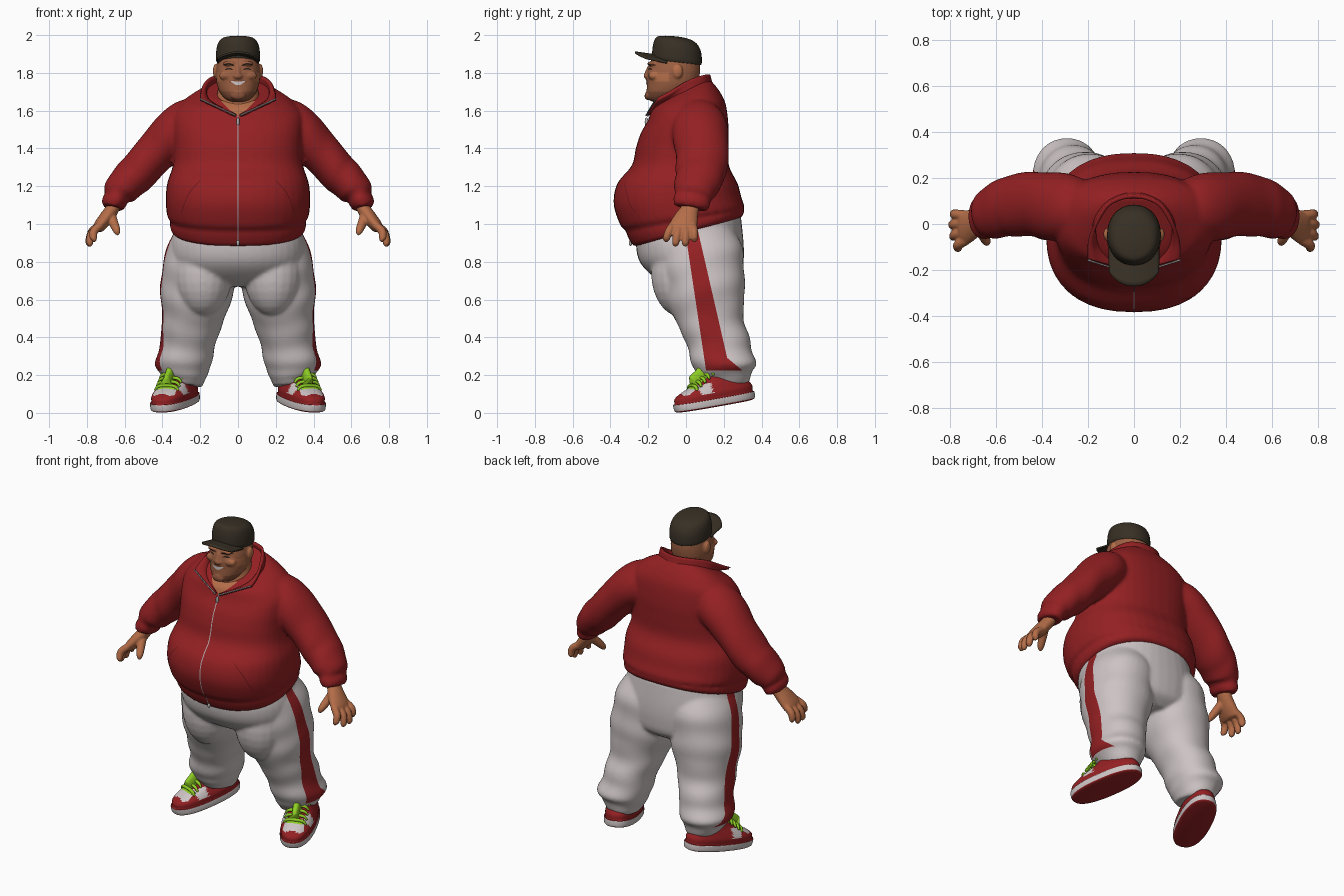
import bpy, bmesh, math
from mathutils import Vector, Matrix

cube = bpy.data.objects.get("Cube")
if cube:
    bpy.data.objects.remove(cube)


def material(name, *rgb):
    m = bpy.data.materials.new(name)
    m.use_nodes = True
    m.diffuse_color = (*rgb, 1)
    m.node_tree.nodes["Principled BSDF"].inputs["Base Color"].default_value = (*rgb, 1)
    return m


RED = material("jacket red", .295, .0145, .0165)
SEAM = material("seam dark red", .15, .008, .01)
WHITE = material("cloth white", .61, .55, .55)
CAP = material("cap dark olive", .038, .029, .018)
SKIN = material("skin", .46, .155, .066)
FACE = material("face skin", .33, .115, .054)
STUBBLE = material("stubble brown", .23, .078, .038)
GREEN = material("lace green", .27, .61, .017)
METAL = material("zip metal", .45, .42, .42)
DARK = material("eye dark", .03, .015, .01)


def spline(rows, steps=6):
    """Catmull-Rom through rows of numbers."""
    out = []
    for i in range(len(rows) - 1):
        p = [rows[max(0, min(len(rows) - 1, i + k))] for k in (-1, 0, 1, 2)]
        for s in range(steps):
            t = s / steps
            out.append([.5 * (2 * b + (c - a) * t + (2 * a - 5 * b + 4 * c - d) * t * t
                              + (3 * b - a - 3 * c + d) * t ** 3) for a, b, c, d in zip(*p)])
    return out + [list(rows[-1])]


def loft(bm, rows, tube=False, power=2, sx=1, sides=40, fold=0):
    """Rows of x, y, z, width, depth, slope; tubes turn rings along their path."""
    pts = spline([tuple(r) + (0,) * (6 - len(r)) for r in rows])
    rings = []
    for i, (x, y, z, a, b, slope) in enumerate(pts):
        centre, ring = Vector((x, y, z)), []
        u, v = Vector((1, 0, 0)), Vector((0, 1, slope))
        if tube:
            t = (Vector(pts[min(i + 1, len(pts) - 1)][:3]) - Vector(pts[max(i - 1, 0)][:3])).normalized()
            ref = Vector((0, 1, 0)) if abs(t.y) < .9 else Vector((1, 0, 0))
            u = (ref - t * ref.dot(t)).normalized()
            v = t.cross(u)
        for k in range(sides):
            ang = math.tau * k / sides
            c, s = math.cos(ang), math.sin(ang)
            w = 1 + fold * math.sin(i * .62 + 2.6 * math.sin(ang) + 1.2 * c)
            c = math.copysign(abs(c) ** (2 / power), c) * a * w
            s = math.copysign(abs(s) ** (2 / power), s) * b * w
            p = centre + u * c + v * s
            ring.append(bm.verts.new((p.x * sx, p.y, p.z)))
        rings.append(ring)
    for r, q in zip(rings, rings[1:]):
        for k in range(sides):
            n = (k + 1) % sides
            bm.faces.new((r[k], r[n], q[n], q[k]))
    bm.faces.new(rings[0])
    bm.faces.new(rings[-1])


def ball(bm, loc, scale, sx=1):
    m = Matrix.Translation((loc[0] * sx, *loc[1:])) @ Matrix.Diagonal((*scale, 1))
    bmesh.ops.create_uvsphere(bm, u_segments=20, v_segments=14, radius=1, matrix=m)


def finish(name, bm, mats, rule=None, voxel=0, solid=0, cuts=()):
    bmesh.ops.recalc_face_normals(bm, faces=bm.faces)
    me = bpy.data.meshes.new(name)
    bm.to_mesh(me)
    bm.free()
    ob = bpy.data.objects.new(name, me)
    bpy.context.collection.objects.link(ob)
    if voxel:  # fuse the overlapping volumes into one skin
        mod = ob.modifiers.new("fuse", "REMESH")
        mod.mode, mod.voxel_size = "VOXEL", voxel
        mod = ob.modifiers.new("soften", "SMOOTH")
        mod.factor, mod.iterations = .5, 6
        dg = bpy.context.evaluated_depsgraph_get()
        me = bpy.data.meshes.new_from_object(ob.evaluated_get(dg))
        ob.modifiers.clear()
        ob.data = me
    if cuts:  # clean edges between colours
        bm = bmesh.new()
        bm.from_mesh(me)
        for co, no in cuts:
            bmesh.ops.bisect_plane(bm, geom=bm.verts[:] + bm.edges[:] + bm.faces[:], plane_co=co, plane_no=no)
        bm.to_mesh(me)
        bm.free()
    if solid:
        mod = ob.modifiers.new("thickness", "SOLIDIFY")
        mod.thickness, mod.offset = solid, 0
    me.materials.clear()
    for m in mats:
        me.materials.append(m)
    for f in me.polygons:
        f.use_smooth = True
        f.material_index = rule(f.center, f.normal) if rule else 0
    bpy.context.view_layer.update()
    return ob


def ribbon(name, target, path, mat, out=.004, sx=1, cols=5):
    """Thin plate laid on the front of target along x, z, width rows."""
    bm, prev = bmesh.new(), None
    pts = spline(path, 8)
    for i, (x, z, w) in enumerate(pts):
        p, q = pts[max(i - 1, 0)], pts[min(i + 1, len(pts) - 1)]
        side = Vector((q[1] - p[1], p[0] - q[0])).normalized() * w / 2
        row = []
        for k in range(cols):
            f = 2 * k / (cols - 1) - 1
            px, pz = (x + side.x * f) * sx, z + side.y * f
            hit, loc, _, _ = target.ray_cast((px, -2, pz), (0, 1, 0))
            row.append(bm.verts.new((px, loc.y - out, pz)) if hit else None)
        for k in range(cols - 1):
            if prev and all((prev[k], prev[k + 1], row[k], row[k + 1])):
                bm.faces.new((prev[k], prev[k + 1], row[k + 1], row[k]))
        prev = row
    return finish(name, bm, [mat])


def sheet(bm, grid):
    vs = [[bm.verts.new(p) for p in row] for row in grid]
    for r, q in zip(vs, vs[1:]):
        for k in range(len(r) - 1):
            bm.faces.new((r[k], r[k + 1], q[k + 1], q[k]))


# Jacket: round torso with gathered hem, fused with the sleeves
bm = bmesh.new()
loft(bm, [(0, .01, .955, .32, .26, .27), (0, .01, .965, .35, .29, .27), (0, 0, 1, .362, .308, .22),
          (0, -.01, 1.02, .358, .31, .18), (0, -.02, 1.045, .375, .33, .14), (0, -.045, 1.125, .382, .338, .05),
          (0, -.045, 1.215, .375, .318), (0, -.03, 1.31, .345, .257), (0, -.02, 1.41, .34, .245, .03),
          (0, -.007, 1.5, .345, .232, .08), (0, .005, 1.59, .34, .206, .2), (0, 0, 1.65, .285, .182, .25),
          (0, -.015, 1.685, .215, .155, .42), (0, -.015, 1.705, .16, .13, .48)], power=2.35)
for sx in (1, -1):
    loft(bm, [(.14, .05, 1.55, .1, .1), (.24, .06, 1.53, .14, .135), (.335, .075, 1.485, .148, .125),
              (.43, .085, 1.385, .142, .11), (.52, .08, 1.285, .135, .107), (.575, .065, 1.23, .125, .1),
              (.625, .045, 1.175, .112, .09), (.643, .035, 1.14, .096, .066), (.655, .03, 1.115, .1, .066),
              (.662, .025, 1.085, .088, .056)], tube=True, sx=sx, fold=.018)
jacket = finish("jacket", bm, [RED], voxel=.01)

# Jacket trim
ribbon("bare_chest", jacket, [(0, 1.575, .005), (0, 1.61, .1), (0, 1.65, .18)], SKIN)
ribbon("front_zip", jacket, [(0, .9, .006), (0, 1.2, .006), (0, 1.58, .006)], METAL, .003, cols=3)
bm = bmesh.new()
for z, h in ((1.54, .024), (.9, .016)):
    ball(bm, (0, jacket.ray_cast((0, -2, z), (0, 1, 0))[1].y - .004, z), (.009, .009, h))
finish("zip_pulls", bm, [METAL])
for side, sx in (("left", 1), ("right", -1)):
    ribbon(side + "_pocket_seam", jacket, [(.2, 1.23, .003), (.26, 1.16, .005), (.3, 1.06, .003)], SEAM, .002, sx)

# Open collar: tall at the back, folded out to wing tips in front
low = spline([(0, .135, 1.735), (.06, .125, 1.73), (.13, .085, 1.715), (.175, 0, 1.675), (.13, -.12, 1.62),
              (.012, -.205, 1.575)])
top = spline([(0, .12, 1.79), (.055, .112, 1.79), (.115, .08, 1.785), (.165, 0, 1.755), (.195, -.08, 1.7),
              (.2, -.15, 1.66)])
grid = [[Vector(a).lerp(Vector(b), k / 5) for k in range(6)] for a, b in zip(low, top)]
mirror = [[Vector((-p.x, p.y, p.z)) for p in r] for r in grid[:0:-1]]
bm = bmesh.new()
sheet(bm, mirror + grid)
finish("collar", bm, [RED], solid=.016)
bm = bmesh.new()
for sx in (1, -1):
    loft(bm, [(.2, -.157, 1.662, .004, .004), (.11, -.185, 1.62, .004, .004), (.012, -.211, 1.575, .004, .004)],
         tube=True, sx=sx, sides=8)
finish("collar_zip", bm, [METAL])

# Trousers: hips, thighs and two baggy legs with side stripes
bm = bmesh.new()
loft(bm, [(0, .02, 1.02, .32, .27, .1), (0, .02, .9, .355, .285), (0, .03, .8, .35, .275),
          (0, .06, .72, .31, .23), (0, .08, .67, .2, .15)], power=2.2)
for sx in (1, -1):
    ball(bm, (.185, -.03, .74), (.155, .155, .23), sx)
    loft(bm, [(.16, .06, .99, .15, .18), (.185, .07, .9, .185, .222), (.198, .08, .8, .195, .226),
              (.21, .095, .7, .2, .215), (.222, .105, .6, .188, .205), (.235, .12, .5, .165, .182),
              (.255, .155, .42, .155, .177), (.27, .178, .34, .145, .168), (.29, .2, .265, .152, .172),
              (.287, .2, .215, .13, .15), (.28, .2, .17, .105, .13, -.1), (.28, .2, .14, .09, .11, -.1)],
         power=2.15, sx=sx, fold=.014)


def stripe(c, n):
    outer = n.x * math.copysign(1, c.x) > .1 and abs(c.x) > .28
    return int(outer and c.z > .225 and .14 - .15 * c.z < c.y < max(.285 - .23 * c.z, .568 - 1.2 * c.z))


finish("trousers", bm, [WHITE, RED], stripe, voxel=.01,
       cuts=[((0, .14, 0), (0, 1, .15)), ((0, .285, 0), (0, 1, .23)), ((0, .568, 0), (0, 1, 1.2)),
             ((0, 0, .225), (0, 0, 1))])


# Shoes: tilted trainers with outsole, midsole, panels and laces
def shoe_panels(c, n):
    if c.z < .01 or n.z < -.6:
        return 0
    if c.z < .042:
        return 1
    toe = c.z > .085 and abs(c.x) < .06 and -.18 < c.y < -.09
    flank = abs(c.x) > .05 and -.1 < c.y < -.03 and .075 < c.z < .13
    return int(toe or flank)


for side, sx in (("left", 1), ("right", -1)):
    place = Matrix.Translation((.332 * sx, .153, .036)) @ Matrix.Rotation(sx * .37, 4, "Z") @ Matrix.Rotation(.165, 4, "X")
    bm = bmesh.new()
    loft(bm, [(0, 0, 0, .084, .208), (0, 0, .008, .099, .224), (0, 0, .04, .1, .228), (0, 0, .046, .093, .22),
              (0, .005, .075, .094, .216), (0, .025, .105, .084, .18), (0, .06, .135, .072, .13),
              (0, .085, .17, .062, .098), (0, .09, .19, .048, .082)], power=2.4, sides=72)
    finish(side + "_shoe", bm, [RED, WHITE], shoe_panels).matrix_world = place
    bm = bmesh.new()
    loft(bm, [(0, -.125, .102, .045, .012), (0, -.09, .118, .064, .02), (0, -.04, .146, .068, .024),
              (0, .0, .178, .064, .022), (0, .03, .198, .045, .01)], tube=True, power=2.6)
    for k in range(5):
        y, z = -.11 + .026 * k, .118 + .0165 * k
        loft(bm, [(-.066, y, z - .016, .006, .006), (-.04, y, z + .008, .01, .009), (.04, y, z + .008, .01, .009),
                  (.066, y, z - .016, .006, .006)], tube=True, sides=10)
    finish(side + "_laces", bm, [GREEN]).matrix_world = place

    # Hand: palm, four fingers and a thumb
    bm = bmesh.new()
    loft(bm, [(.645, .03, 1.13, .048, .037), (.665, .02, 1.08, .048, .036), (.7, 0, 1.03, .064, .037),
              (.735, -.016, .985, .074, .032), (.745, -.018, .965, .062, .022)], tube=True, sx=sx)
    tips = [(.77, -.11, .91), (.793, -.058, .885), (.798, -.004, .885), (.79, .045, .91)]
    for k, tip in enumerate(tips):
        a, b = Vector((.728, -.07 + .036 * k, .995)), Vector(tip)
        bend = a.lerp(b, .5) + Vector((.014, 0, .008))
        loft(bm, [(*a, .021, .021), (*bend, .022, .022), (*a.lerp(b, .9), .018, .018), (*b, .007, .007)],
             tube=True, sx=sx, sides=14)
    loft(bm, [(.675, 0, 1.05, .028, .028), (.658, -.04, 1.005, .025, .025), (.642, -.075, .965, .02, .02),
              (.636, -.085, .942, .008, .008)], tube=True, sx=sx, sides=14)
    finish(side + "_hand", bm, [SKIN], voxel=.005)

# Neck and head
bm = bmesh.new()
loft(bm, [(0, -.03, 1.58, .13, .125), (0, -.03, 1.63, .128, .13, .2), (0, -.045, 1.69, .11, .105, .1),
          (0, -.04, 1.76, .1, .09)])
finish("neck", bm, [SKIN])
bm = bmesh.new()
loft(bm, [(0, -.125, 1.645, .03, .045), (0, -.12, 1.66, .065, .08), (0, -.095, 1.695, .095, .113),
          (0, -.073, 1.745, .113, .134), (0, -.066, 1.8, .116, .14), (0, -.058, 1.85, .11, .132),
          (0, -.05, 1.9, .1, .12)], power=2.1)
ball(bm, (0, -.204, 1.678), (.04, .016, .022))
ball(bm, (0, -.205, 1.782), (.026, .02, .015))
loft(bm, [(0, -.19, 1.84, .014, .012), (0, -.2, 1.81, .013, .016), (0, -.21, 1.785, .016, .016)])
for sx in (1, -1):
    ball(bm, (.06, -.17, 1.785), (.04, .03, .026), sx)
    ball(bm, (.045, -.182, 1.85), (.038, .022, .012), sx)
    ball(bm, (.119, -.045, 1.81), (.014, .028, .038), sx)
head = finish("head", bm, [FACE, STUBBLE, SKIN], voxel=.006, rule=lambda c, n: 1 if c.z < 1.7 and c.y < -.04
              else 2 if 1.755 < c.z < 1.805 and -.19 < c.y < -.09 or abs(c.x) > .12 else 0)
ribbon("teeth", head, [(-.038, 1.756, .005), (0, 1.744, .019), (.038, 1.756, .005)], WHITE)
ribbon("moustache", head, [(-.046, 1.75, .006), (0, 1.764, .009), (.046, 1.75, .006)], STUBBLE, .003)
for side, sx in (("left", 1), ("right", -1)):
    ribbon(side + "_eye", head, [(.028, 1.818, .004), (.048, 1.822, .01), (.068, 1.818, .004)], DARK, .003, sx)
    ribbon(side + "_brow", head, [(.02, 1.838, .007), (.05, 1.849, .008), (.08, 1.84, .004)], DARK, .003, sx)

# Cap: rounded crown and curved peak
bm = bmesh.new()
loft(bm, [(0, -.048, 1.857, .112, .128, -.12), (0, -.048, 1.875, .117, .132, -.12), (0, -.048, 1.925, .114, .128, -.12),
          (0, -.052, 1.962, .103, .114, -.12), (0, -.057, 1.982, .083, .092, -.12), (0, -.06, 1.991, .05, .055, -.1),
          (0, -.06, 1.994, .015, .015, -.1)], power=2.1)
finish("cap_crown", bm, [CAP])
bm = bmesh.new()
sheet(bm, [[(u * .108, -.1 - t * (.17 - .06 * abs(u) ** 2.5), 1.885 + .024 * t - .032 * u * u)
            for u in (k / 10 - 1 for k in range(21))] for t in (j / 8 for j in range(9))])
finish("cap_peak", bm, [CAP], solid=.01)
